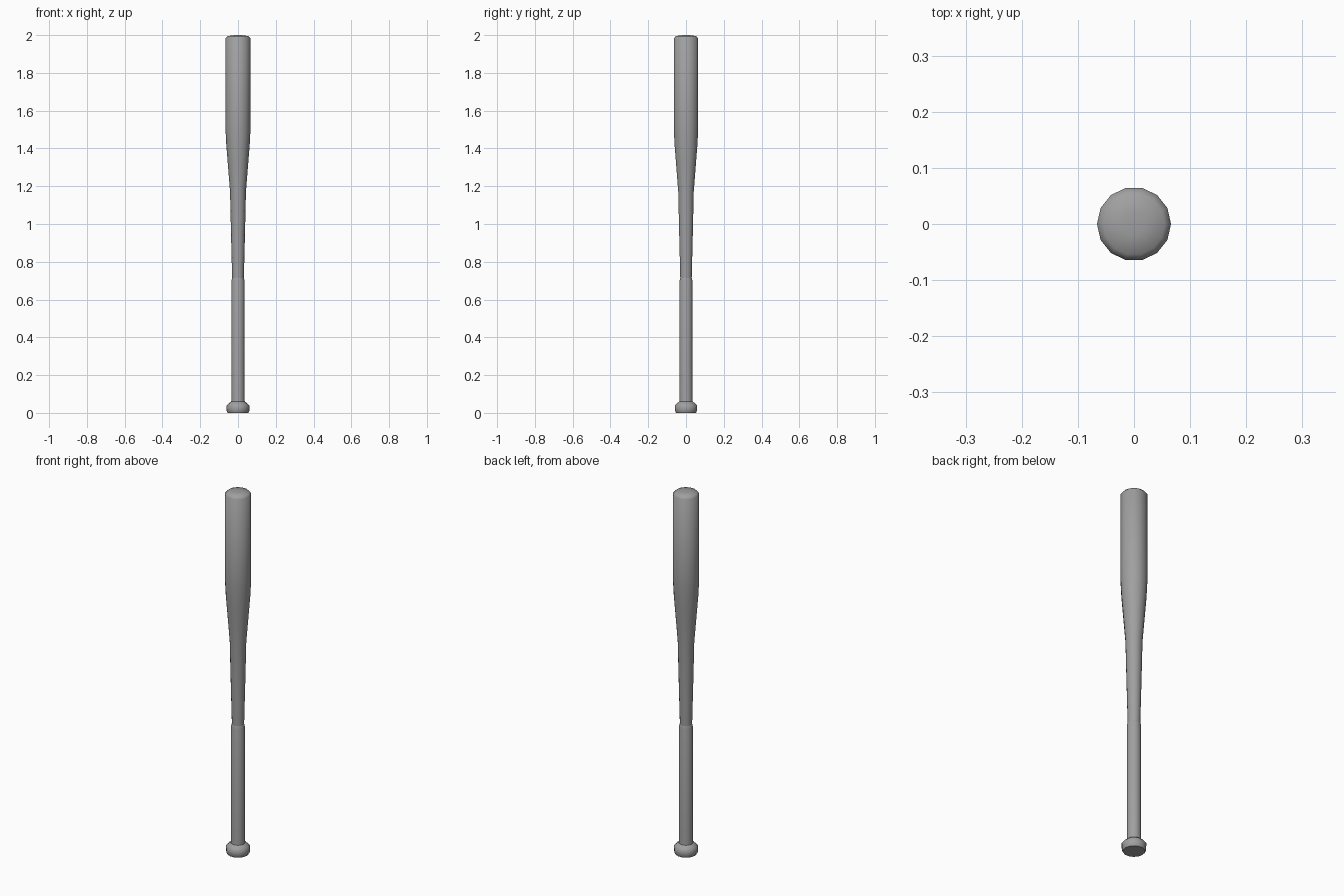
import bpy
import bmesh
import math

cube = bpy.data.objects.get("Cube")
if cube:
    bpy.data.objects.remove(cube, do_unlink=True)

SIDES = 14

grey = bpy.data.materials.new("grey")
grey.use_nodes = True
grey.diffuse_color = (0.35, 0.35, 0.35, 1)
grey.node_tree.nodes["Principled BSDF"].inputs["Base Color"].default_value = (0.35, 0.35, 0.35, 1)


def lathe(name, profile):
    """Turn a (radius, height) profile around z, closing both ends."""
    bm = bmesh.new()
    rings = []
    for r, z in profile:
        rings.append([bm.verts.new((r * math.cos(math.tau * i / SIDES),
                                    r * math.sin(math.tau * i / SIDES), z))
                      for i in range(SIDES)])
    for low, high in zip(rings, rings[1:]):
        for i in range(SIDES):
            j = (i + 1) % SIDES
            bm.faces.new((low[i], low[j], high[j], high[i]))
    bm.faces.new(rings[0][::-1])
    bm.faces.new(rings[-1])
    mesh = bpy.data.meshes.new(name)
    bm.to_mesh(mesh)
    bm.free()
    mesh.materials.append(grey)
    obj = bpy.data.objects.new(name, mesh)
    bpy.context.collection.objects.link(obj)
    bpy.ops.object.select_all(action="DESELECT")
    obj.select_set(True)
    bpy.context.view_layer.objects.active = obj
    bpy.ops.object.shade_smooth_by_angle(angle=math.radians(50))
    return obj


# Flared knob and the thicker grip wrap, ending in a small step
lathe("knob_and_grip", [(0.054, 0), (0.06, 0.012), (0.061, 0.038), (0.05, 0.05),
                        (0.036, 0.06), (0.035, 0.075), (0.035, 0.70), (0.031, 0.715)])

# Tapered shaft widening into the barrel, with a shallow domed end
lathe("barrel", [(0.031, 0.71), (0.037, 0.95), (0.042, 1.17), (0.054, 1.32),
                 (0.062, 1.42), (0.066, 1.5), (0.066, 1.983), (0.055, 1.995),
                 (0.02, 2.0)])
